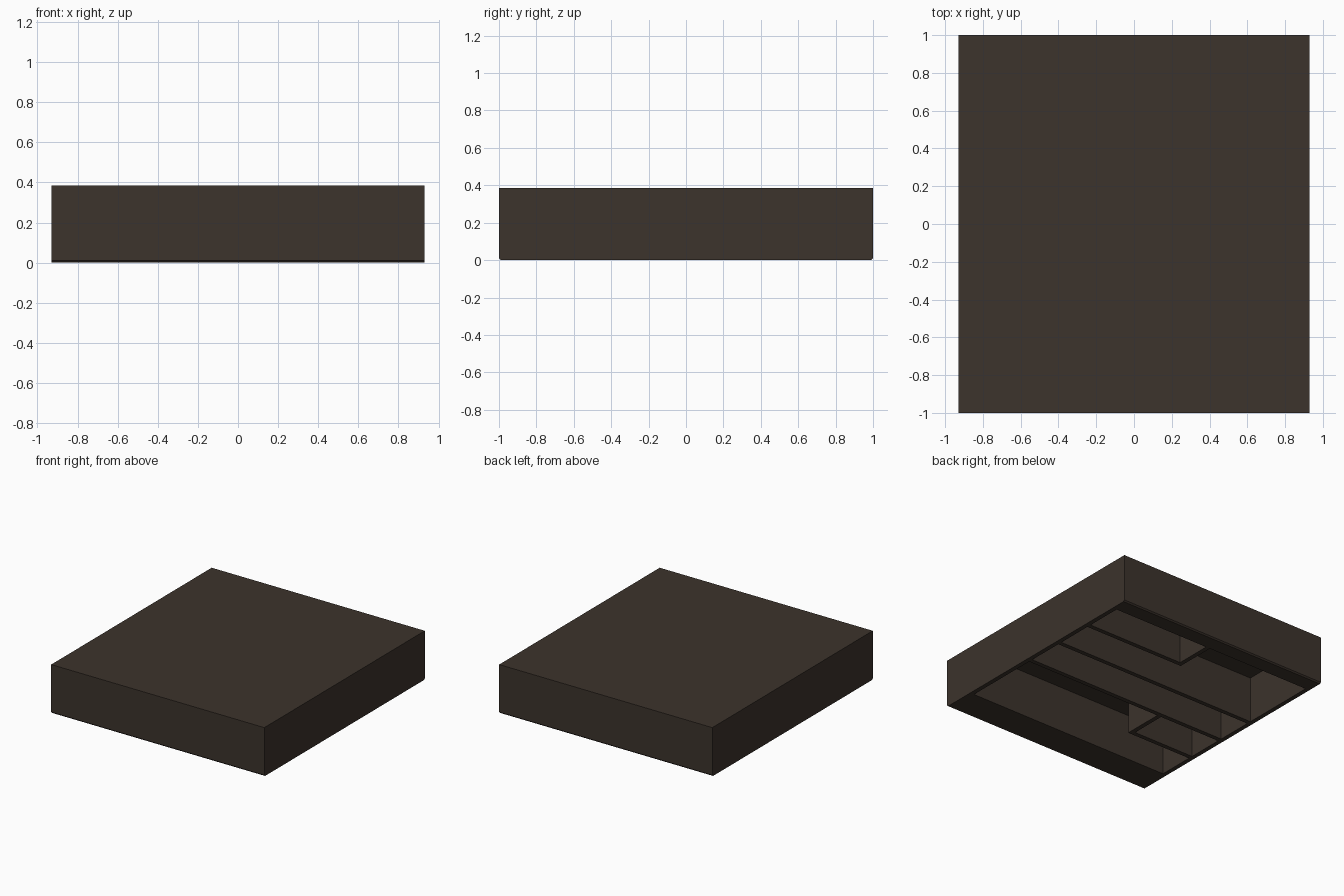
import bpy, bmesh

if "Cube" in bpy.data.objects:
    bpy.data.objects.remove(bpy.data.objects["Cube"])

mat = bpy.data.materials.new("dark brown wood")
mat.diffuse_color = (0.045, 0.033, 0.025, 1)
mat.use_nodes = True
mat.node_tree.nodes["Principled BSDF"].inputs["Base Color"].default_value = mat.diffuse_color

W, L, H = 0.93, 1.0, 0.385      # half width, half length, height
T = 0.035                       # board thickness
IN = W - T                      # inner half width
CEIL = 0.365                    # underside of the back panel
Y0, Y1 = -0.74, 0.87            # inner ends of the two rails
CELL = (Y1 - Y0 - 4 * T) / 5    # height of one compartment


def board(name, x0, x1, y0, y1, z0=0.0, z1=CEIL, chamfer_y=None):
    """Box between two corners; optionally chamfer its bottom edge at y = chamfer_y."""
    bm = bmesh.new()
    bmesh.ops.create_cube(bm, size=1)
    for v in bm.verts:
        v.co = (x1 if v.co.x > 0 else x0,
                y1 if v.co.y > 0 else y0,
                z1 if v.co.z > 0 else z0)
    if chamfer_y is not None:
        edges = [e for e in bm.edges
                 if all(abs(v.co.y - chamfer_y) < 1e-5 and abs(v.co.z - z0) < 1e-5
                        for v in e.verts)]
        bmesh.ops.bevel(bm, geom=edges, offset=0.01, segments=1, affect='EDGES')
    mesh = bpy.data.meshes.new(name)
    bm.to_mesh(mesh)
    bm.free()
    mesh.materials.append(mat)
    obj = bpy.data.objects.new(name, mesh)
    bpy.context.collection.objects.link(obj)
    return obj


# Closed back of the shelf unit (it lies with its open side down)
board("back_panel", -W, W, -L, L, CEIL, H)

# Thick end rails with a small chamfer on the outer lower edge
board("plinth", -W, W, -L, Y0, chamfer_y=-L)
board("top_rail", -W, W, Y1, L, chamfer_y=L)

# Side boards
for name, s in (("left_side", -1), ("right_side", 1)):
    a, b = sorted((s * IN, s * W))
    board(name, a, b, Y0, Y1)


# Lower y of shelf number i, counted from the plinth
def shelf_y(i):
    return Y0 + i * CELL + (i - 1) * T


# Shelves: the first and last span only part of the width
spans = [(-IN, -0.32), (-IN, IN), (-IN, IN), (0.012, IN)]
for i, (a, b) in enumerate(spans, 1):
    board(f"shelf_{i}", a, b, shelf_y(i), shelf_y(i) + T)

# Upright dividers closing the two short compartments
board("lower_divider", -0.355, -0.32, shelf_y(1) + T, shelf_y(2))
board("upper_divider", 0.012, 0.047, shelf_y(4) + T, Y1)
